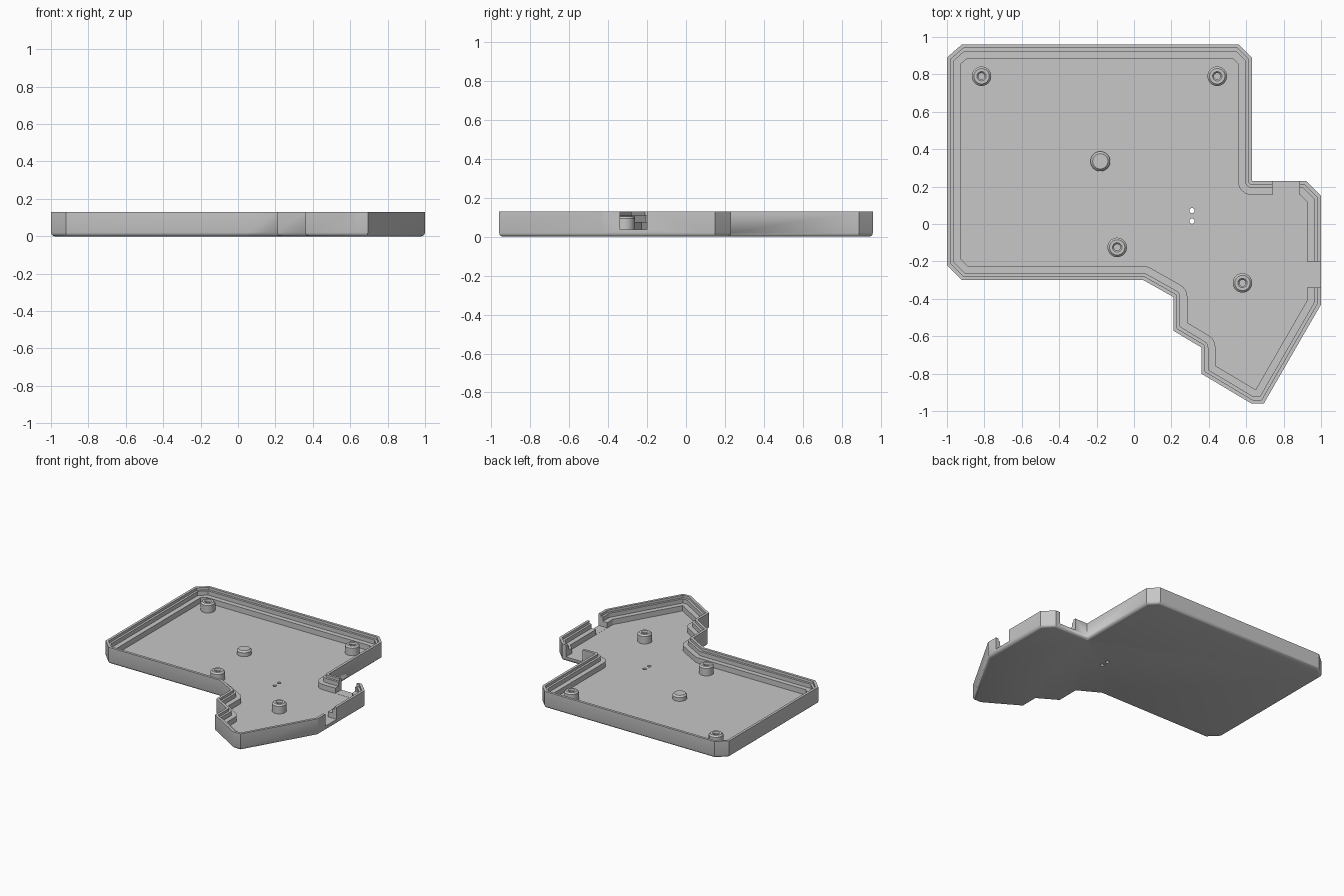
import bpy, bmesh, math
from mathutils import Vector

cube = bpy.data.objects.get("Cube")
if cube:
    bpy.data.objects.remove(cube, do_unlink=True)

grey = bpy.data.materials.new("light_grey_plastic")
grey.use_nodes = True
colour = (0.57, 0.57, 0.57, 1)
grey.diffuse_color = colour
grey.node_tree.nodes["Principled BSDF"].inputs["Base Color"].default_value = colour

FLOOR = 0.035
HEIGHT = 0.13


def make_object(name, bm):
    bmesh.ops.remove_doubles(bm, verts=bm.verts, dist=1e-5)
    bmesh.ops.recalc_face_normals(bm, faces=bm.faces)
    mesh = bpy.data.meshes.new(name)
    bm.to_mesh(mesh)
    bm.free()
    mesh.materials.append(grey)
    obj = bpy.data.objects.new(name, mesh)
    bpy.context.collection.objects.link(obj)
    return obj


def shade(obj):
    bpy.ops.object.select_all(action='DESELECT')
    obj.select_set(True)
    bpy.context.view_layer.objects.active = obj
    bpy.ops.object.shade_smooth_by_angle(angle=math.radians(30))


def skin(bm, loops, close_ends):
    """Join matching loops of points with quads."""
    rings = [[bm.verts.new(p) for p in loop] for loop in loops]
    n = len(rings[0])
    for a, b in zip(rings, rings[1:]):
        for i in range(n):
            j = (i + 1) % n
            bm.faces.new((a[i], a[j], b[j], b[i]))
    if close_ends:
        bm.faces.new(rings[0][::-1])
        bm.faces.new(rings[-1])


def inset_loop(points, d, z, steps=6):
    """Inset an anticlockwise outline; inward corners become arcs."""
    pts = [Vector(p) for p in points]
    loop = []
    for i, p in enumerate(pts):
        e1 = (p - pts[i - 1]).normalized()
        e2 = (pts[(i + 1) % len(pts)] - p).normalized()
        n1, n2 = Vector((-e1.y, e1.x)), Vector((-e2.y, e2.x))
        if e1.cross(e2) > 0:
            q = p + (n1 + n2) * (d / (1 + n1.dot(n2)))
            loop.append((q.x, q.y, z))
        else:
            for k in range(steps + 1):
                q = p + n1.lerp(n2, k / steps).normalized() * d
                loop.append((q.x, q.y, z))
    return loop


def turned(name, centre, profile, sides=32):
    """Revolve a (radius, z) profile around a vertical axis."""
    bm = bmesh.new()
    loops = []
    for r, z in profile:
        loops.append([(centre[0] + r * math.cos(2 * math.pi * k / sides),
                       centre[1] + r * math.sin(2 * math.pi * k / sides), z)
                      for k in range(sides)])
    skin(bm, loops, True)
    return make_object(name, bm)


def box(name, x0, x1, y0, y1, z0, z1):
    bm = bmesh.new()
    skin(bm, [[(x0, y0, z), (x1, y0, z), (x1, y1, z), (x0, y1, z)]
              for z in (z0, z1)], True)
    return make_object(name, bm)


def cut(target, cutter):
    cutter.hide_render = True
    mod = target.modifiers.new("cut", 'BOOLEAN')
    mod.operation = 'DIFFERENCE'
    mod.solver = 'EXACT'
    mod.object = cutter
    bpy.ops.object.select_all(action='DESELECT')
    target.select_set(True)
    bpy.context.view_layer.objects.active = target
    bpy.ops.object.modifier_apply(modifier=mod.name)
    bpy.data.objects.remove(cutter, do_unlink=True)


# Tray: rounded underside, outer wall, thin lip, two ledges and floor
outline = [(-1, -.22), (-.92, -.30), (.05, -.30), (.21, -.39), (.21, -.57),
           (.36, -.66), (.36, -.80), (.628, -.96), (.694, -.96), (1, -.43),
           (1, .15), (.92, .23), (.63, .23), (.63, .89), (.56, .96),
           (-.92, .96), (-1, .89)]
section = [(.02, 0), (.01, .003), (.003, .01), (0, .02), (0, HEIGHT),
           (.02, HEIGHT), (.02, .11), (.037, .11), (.037, .077),
           (.075, .077), (.075, FLOOR)]
bm = bmesh.new()
skin(bm, [inset_loop(outline, d, z) for d, z in section], True)
tray = make_object("tray", bm)

# Connector openings in the back and left walls
cut(tray, box("back_opening", .74, .885, .14, .3, FLOOR + .001, .2))
cut(tray, box("side_opening", .91, 1.1, -.34, -.2, FLOOR + .001, .2))

# Pair of small holes through the floor
for y in (.015, .072):
    cut(tray, turned("pin_hole", (.31, y), [(.014, -.05), (.014, .06)], 20))
shade(tray)

# Screw posts with a chamfered top and a blind hole
post = [(.052, FLOOR - .005), (.052, .094), (.041, .105), (.025, .105),
        (.017, .097), (.017, .045)]
for i, centre in enumerate([(-.815, .79), (.445, .79), (-.09, -.125), (.58, -.315)]):
    shade(turned(f"screw_post_{i + 1}", centre, post))

# Solid support pad in the middle
shade(turned("support_pad", (-.18, .335),
             [(.053, FLOOR - .005), (.053, .065), (.041, .077)]))
